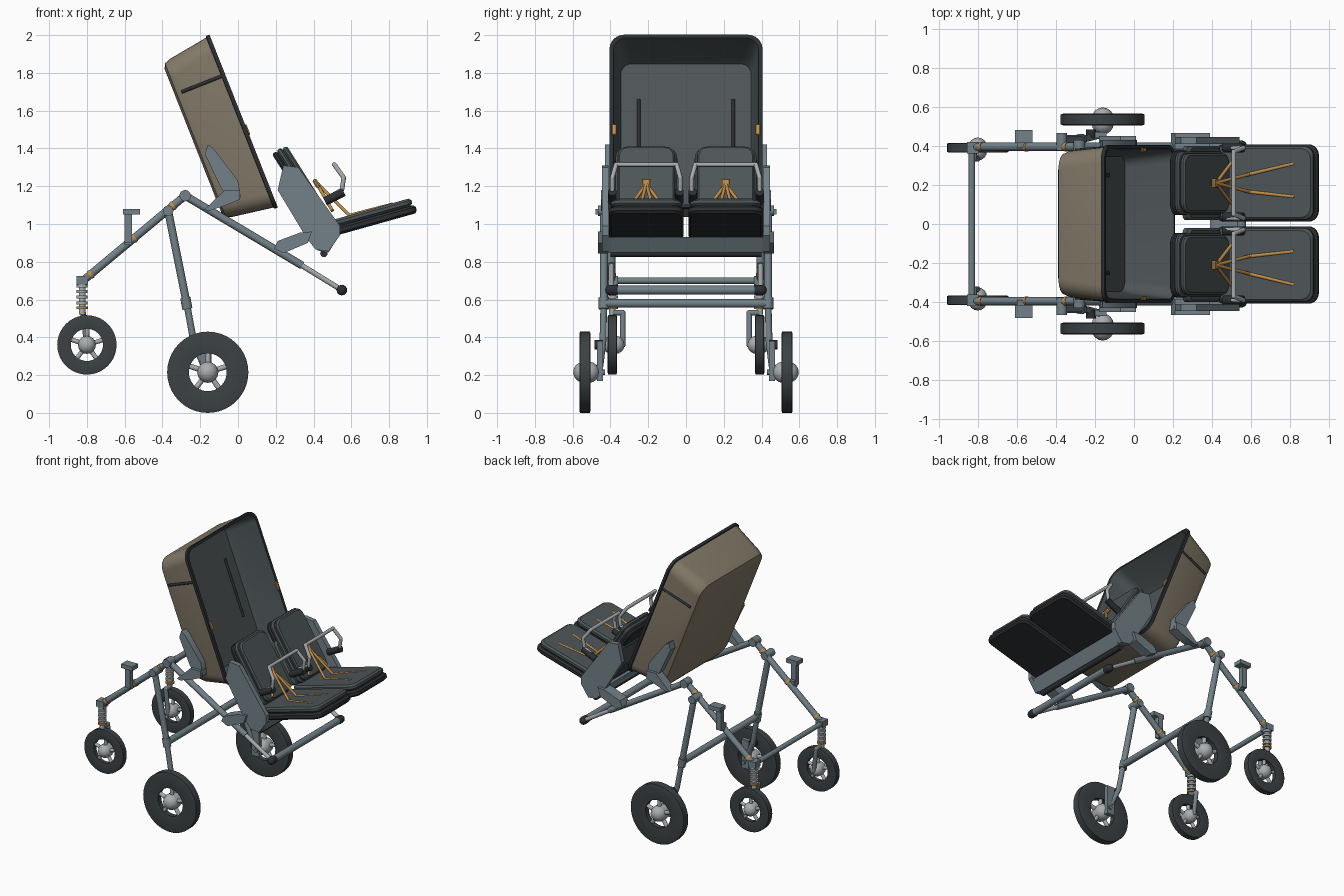
import bpy, bmesh, math
from mathutils import Matrix, Vector

cube = bpy.data.objects.get("Cube")
if cube:
    bpy.data.objects.remove(cube)


def material(name, *rgb):
    m = bpy.data.materials.new(name)
    m.use_nodes = True
    m.diffuse_color = (*rgb, 1)
    m.node_tree.nodes["Principled BSDF"].inputs["Base Color"].default_value = (*rgb, 1)
    return m


STEEL = material("blue grey steel", .17, .22, .245)
LIGHT = material("light grey metal", .4, .42, .43)
TAUPE = material("taupe fabric", .23, .195, .14)
CHAR = material("charcoal fabric", .075, .09, .095)
BLACK = material("black trim", .025, .028, .032)
TYRE = material("tyre rubber", .045, .053, .057)
ORANGE = material("orange strap", .52, .27, .07)


def finish(name, bm, mats, mirror=True):
    """Turn a bmesh into a smooth-shaded object, mirrored across y."""
    bmesh.ops.recalc_face_normals(bm, faces=bm.faces)
    me = bpy.data.meshes.new(name)
    bm.to_mesh(me)
    bm.free()
    for m in mats:
        me.materials.append(m)
    ob = bpy.data.objects.new(name, me)
    bpy.context.collection.objects.link(ob)
    bpy.ops.object.select_all(action='DESELECT')
    ob.select_set(True)
    bpy.context.view_layer.objects.active = ob
    bpy.ops.object.shade_smooth_by_angle(angle=math.radians(35))
    if mirror:
        mod = ob.modifiers.new("mirror", 'MIRROR')
        mod.use_axis = (False, True, False)
        mod.use_mirror_merge = False
    return ob


def tube(name, pts, r, mat, mirror=True, ends=False):
    """Round bars along a path, with ball joints at the bends."""
    bm = bmesh.new()
    pts = [Vector(p) for p in pts]
    for a, b in zip(pts, pts[1:]):
        d = b - a
        mx = Matrix.Translation((a + b) / 2) @ d.to_track_quat('Z', 'Y').to_matrix().to_4x4()
        bmesh.ops.create_cone(bm, cap_ends=True, segments=16, radius1=r, radius2=r,
                              depth=d.length, matrix=mx)
    for p in (pts if ends else pts[1:-1]):
        bmesh.ops.create_uvsphere(bm, u_segments=16, v_segments=8, radius=r,
                                  matrix=Matrix.Translation(p))
    return finish(name, bm, [mat], mirror)


def prism(name, outline, y0, y1, mat, mirror=True):
    """Side outline in x and z, extruded along y."""
    bm = bmesh.new()
    face = bm.faces.new([bm.verts.new((x, y0, z)) for x, z in outline])
    ext = bmesh.ops.extrude_face_region(bm, geom=[face])
    bmesh.ops.translate(bm, vec=(0, y1 - y0, 0),
                        verts=[v for v in ext['geom'] if isinstance(v, bmesh.types.BMVert)])
    return finish(name, bm, [mat], mirror)


def frame(x, y, z, ux, uz):
    """Local axes: u in the side plane, v along y, n square to both."""
    u = Vector((ux, 0, uz)).normalized()
    v = Vector((0, 1, 0))
    mx = Matrix((u, v, u.cross(v))).transposed().to_4x4()
    mx.translation = (x, y, z)
    return mx


def loft(name, mx, loops, mats, bands=None, mirror=True):
    """Stack rounded rectangles (half u, half v, corner radius, n)."""
    bm = bmesh.new()
    rings = []
    for hu, hv, r, n in loops:
        ring = []
        for q, (sx, sy) in enumerate(((1, 1), (-1, 1), (-1, -1), (1, -1))):
            for k in range(7):
                a = math.pi / 2 * (q + k / 6)
                ring.append(bm.verts.new(mx @ Vector((sx * (hu - r) + r * math.cos(a),
                                                      sy * (hv - r) + r * math.sin(a), n))))
        rings.append(ring)
    bands = bands or [0] * (len(loops) + 1)
    bm.faces.new(rings[0]).material_index = bands[0]
    for i, (a, b) in enumerate(zip(rings, rings[1:])):
        for j in range(len(a)):
            k = (j + 1) % len(a)
            bm.faces.new((a[j], a[k], b[k], b[j])).material_index = bands[i + 1]
    bm.faces.new(rings[-1]).material_index = bands[-1]
    return finish(name, bm, mats, mirror)


def pad(name, mx, hu, hv, r, n0, n1, mat, mirror=True):
    e = min(.012, (n1 - n0) * .3)
    return loft(name, mx, [(hu - e, hv - e, r, n0), (hu, hv, r, n0 + e), (hu, hv, r, n1 - e),
                           (hu - e, hv - e, r, n1)], [mat], mirror=mirror)


def box(name, lo, hi, mat):
    return prism(name, [(lo[0], lo[2]), (hi[0], lo[2]), (hi[0], hi[2]), (lo[0], hi[2])],
                 lo[1], hi[1], mat)


def wheel(name, x, y, z, r, hole, half):
    """Flat-sided tyre with an open centre, hub and spokes."""
    bm = bmesh.new()
    prof = [(hole, -half * .6), (r * .94, -half), (r, -half * .85),
            (r, half * .85), (r * .94, half), (hole, half * .6)]
    n = 40
    rings = [[bm.verts.new((x + p * math.cos(t), y + w, z + p * math.sin(t))) for p, w in prof]
             for t in (2 * math.pi * i / n for i in range(n))]
    for i in range(n):
        a, b = rings[i], rings[(i + 1) % n]
        for j in range(len(prof)):
            k = (j + 1) % len(prof)
            bm.faces.new((a[j], a[k], b[k], b[j]))
    finish(name + "_tyre", bm, [TYRE])
    for i in range(5):
        t = 2 * math.pi * i / 5 + .3
        tube(name + "_spoke", [(x, y, z), (x + hole * 1.05 * math.cos(t), y,
                                          z + hole * 1.05 * math.sin(t))], hole * .14, LIGHT)
    tube(name + "_hub", [(x, y - half * .7, z), (x, y + half * .2, z)], hole * .56, LIGHT, ends=True)


# Wheels, axles and front suspension
wheel("large_wheel", -.16, .535, .215, .215, .1, .03)
wheel("small_wheel", -.8, .39, .36, .157, .085, .025)
tube("large_axle", [(-.16, .43, .215), (-.16, .54, .215)], .014, STEEL)
box("axle_mount", (-.2, .44, .17), (-.14, .47, .38), STEEL)
tube("brake_knob", [(-.22, .44, .36), (-.22, .485, .36)], .025, BLACK)
tube("fork", [(-.82, .39, .53), (-.82, .335, .53), (-.8, .335, .36), (-.8, .4, .36)], .015, STEEL)
tube("spring_post", [(-.825, .39, .52), (-.825, .39, .7)], .018, LIGHT)
for i in range(4):
    z = .575 + i * .03
    tube("spring_coil", [(-.825, .39, z), (-.825, .39, z + .016)], .029, LIGHT)
box("spring_top", (-.855, .36, .68), (-.795, .42, .725), STEEL)
tube("spring_ring", [(-.825, .39, .55), (-.825, .39, .562)], .03, ORANGE)

# Chassis bars
tube("front_bar", [(-.82, .395, .7), (-.28, .395, 1.15)], .021, STEEL)
tube("handle_bar", [(-.28, .395, 1.15), (.34, .395, .78)], .021, STEEL)
tube("handle_extension", [(.33, .395, .785), (.55, .395, .65)], .014, LIGHT)
tube("handle_grip", [(.55, -.375, .65), (.55, .375, .65)], .024, STEEL, mirror=False)
tube("handle_end", [(.55, .375, .65), (.55, .4, .65)], .028, BLACK, ends=True)
tube("leg", [(-.37, .435, 1.07), (-.27, .435, .57)], .021, STEEL)
tube("lower_leg", [(-.27, .435, .57), (-.235, .44, .38), (-.18, .455, .25)], .018, STEEL)
tube("leg_collar", [(-.279, .435, .61), (-.268, .435, .55)], .027, STEEL)
tube("leg_crossbar", [(-.27, -.43, .58), (-.27, .43, .58)], .023, STEEL, mirror=False)
tube("front_crossbar", [(-.83, -.39, .7), (-.83, .39, .7)], .017, STEEL, mirror=False)
tube("fold_hinge", [(-.28, .365, 1.15), (-.28, .43, 1.15)], .03, STEEL)
tube("leg_hinge", [(-.37, .375, 1.07), (-.37, .465, 1.07)], .028, STEEL)
for x, z in ((-.55, .925), (-.345, 1.096), (-.78, .733)):
    tube("bar_band", [(x - .006, .395, z - .005), (x + .006, .395, z + .005)], .024, ORANGE)

# Accessory posts on the front bars
box("accessory_post", (-.6, .415, .9), (-.56, .45, 1.06), STEEL)
box("accessory_plate", (-.61, .415, 1.05), (-.52, .48, 1.08), STEEL)
box("accessory_foot", (-.6, .39, .89), (-.56, .43, .94), STEEL)

# Carry tub: outer shell, trimmed rim and hollow lining
tub = frame(.03, 0, 1.545, .368, -.93)
flip = tub @ Matrix.Rotation(math.pi, 4, 'X') if (tub.col[2].x < 0) else tub
loft("tub", flip,
     [(.41, .33, .07, -.288), (.437, .36, .08, -.275), (.45, .375, .09, -.24),
      (.484, .395, .08, -.022), (.492, .405, .08, -.02), (.492, .405, .08, 0),
      (.474, .384, .07, 0), (.445, .36, .07, -.2), (.425, .345, .06, -.25)],
     [TAUPE, BLACK, CHAR], [0, 0, 0, 0, 1, 1, 1, 2, 2, 2], mirror=False)


def on_tub(u, y, n):
    return flip @ Vector((-u, y, n))


tube("tub_side_strap", [on_tub(.264, .394, -.015), on_tub(.264, .377, -.25)], .009, BLACK)
tube("tub_lining_slot", [on_tub(-.19, .25, -.248), on_tub(.22, .25, -.248)], .009, BLACK)
tab = frame(*on_tub(-.05, .38, -.01), .368, -.93)
pad("tub_tab", tab, .03, .012, .003, .008, .017, ORANGE)
prism("tub_bracket", [(-.16, 1.42), (-.13, 1.4), (0, 1.23), (.015, 1.14), (-.04, 1.12),
                      (-.09, 1.19), (-.175, 1.37)], .375, .43, STEEL)
prism("tub_adapter", [(-.18, 1.075), (-.15, 1.07), (-.06, 1.1), (.01, 1.13), (.01, 1.18),
                      (-.07, 1.18)], .385, .45, STEEL)

# Twin seat carrier
prism("seat_side_panel", [(.24, 1.31), (.32, 1.3), (.39, 1.2), (.54, .99), (.54, .94),
                          (.48, .855), (.41, .865), (.36, .93), (.21, 1.18)], .41, .445, STEEL)
prism("seat_clamp", [(.19, .87), (.24, .845), (.37, .9), (.39, .96), (.33, .955), (.21, .91)],
      .385, .465, STEEL)
prism("seat_underframe", [(.39, .93), (.42, .86), (.48, .85), (.53, .93)], -.41, .41, STEEL, False)
tube("underframe_trim", [(.455, -.4, .845), (.455, .4, .845)], .02, BLACK, mirror=False)
seat = frame(.685, .21, .985, .963, .27)
if seat.col[2].z < 0:
    seat = seat @ Matrix.Rotation(math.pi, 4, 'X')
pad("seat_base", seat, .275, .198, .055, 0, .045, BLACK)
pad("seat_cushion", seat, .262, .188, .05, .045, .085, CHAR)
back = frame(.3, .21, 1.18, .535, -.845)
if back.col[2].x < 0:
    back = back @ Matrix.Rotation(math.pi, 4, 'X')
pad("backrest_shell", back, .225, .165, .05, 0, .03, BLACK)
pad("backrest_middle", back, .228, .162, .05, .03, .06, CHAR)
pad("backrest_cushion", back, .22, .15, .05, .06, .09, CHAR)
lower = back @ Matrix.Translation((.06, 0, 0))
pad("backrest_support", lower, .16, .19, .03, -.01, .04, CHAR)

# Bumper bars with dark arm pads
tube("bumper_bar", [(.46, .03, 1.13), (.55, .03, 1.18), (.56, .03, 1.245), (.51, .05, 1.315),
                    (.51, .37, 1.315), (.56, .39, 1.245), (.55, .39, 1.18), (.46, .39, 1.13)],
     .012, LIGHT)
for y in (.035, .39):
    tube("arm_pad", [(.46, y, 1.12), (.56, y, 1.17)], .023, BLACK)

# Harness: buckle and fanned straps
pad("buckle", frame(.415, .21, 1.215, .535, -.845), .025, .024, .004, -.012, .012, ORANGE)
for s in (-1, 1):
    y = .21 + s * .045
    tube("long_strap", [(.42, .21, 1.215), (.59, y, 1.045), (.82, .225 + s * .085, 1.105)],
         .009, ORANGE)
    tube("short_strap", [(.42, .21, 1.21), (.5, .21 + s * .105, 1.07)], .009, ORANGE)
